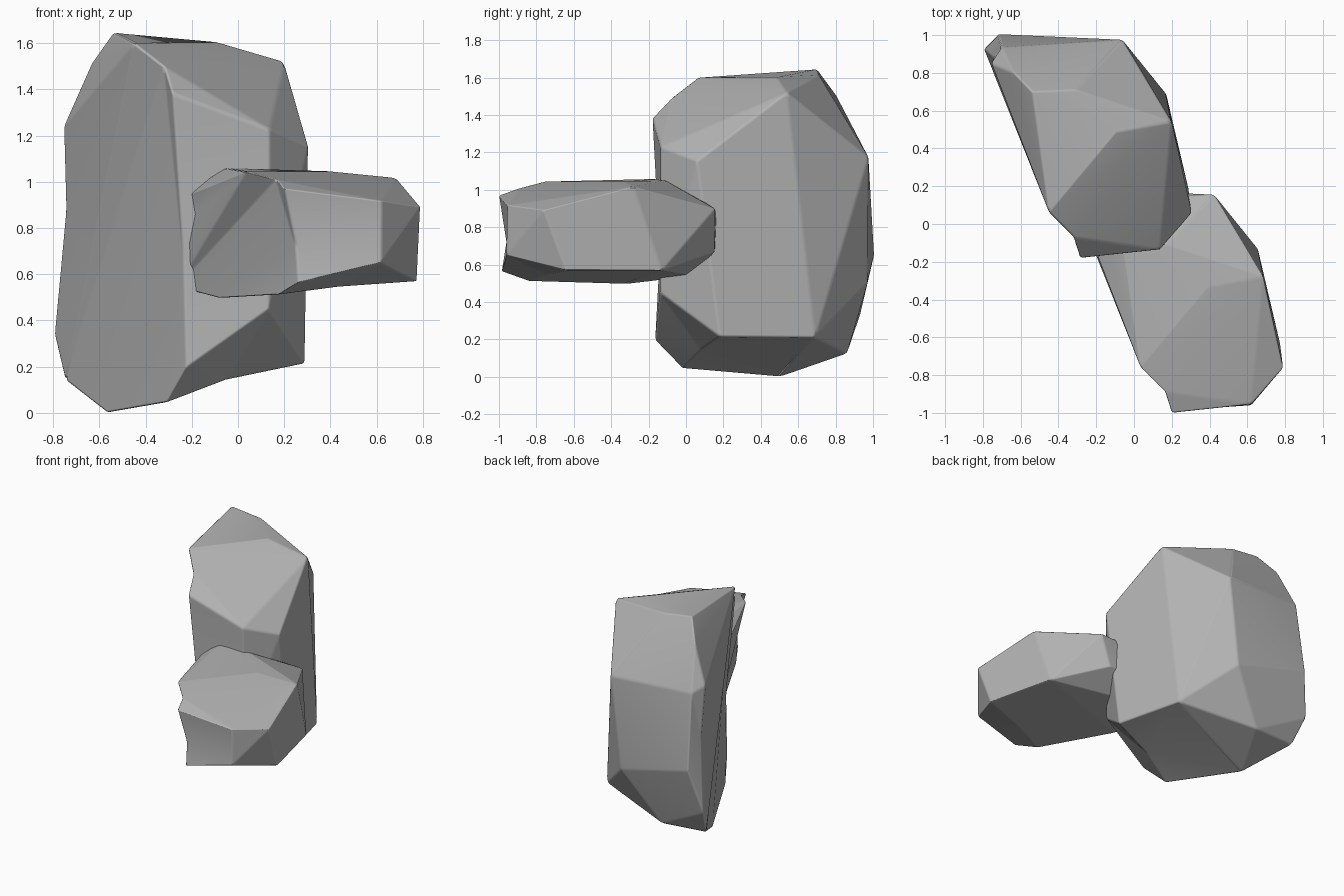
import bpy, bmesh, math
from mathutils import Vector

cube = bpy.data.objects.get("Cube")
if cube:
    bpy.data.objects.remove(cube, do_unlink=True)

# Single stone colour
stone = bpy.data.materials.new("stone_grey")
stone.use_nodes = True
GREY = (0.45, 0.45, 0.45, 1)
stone.diffuse_color = GREY
bsdf = stone.node_tree.nodes["Principled BSDF"]
bsdf.inputs["Base Color"].default_value = GREY
bsdf.inputs["Roughness"].default_value = 0.9

# Corner points of the chiselled boulder
upper_corners = [
    (.20, .54, 1.52), (-.09, .49, 1.605), (-.31, .71, 1.615), (-.54, .70, 1.645),
    (-.45, .06, 1.60), (-.285, -.18, 1.385), (.135, -.135, 1.23), (.305, .06, 1.155),
    (-.06, .975, 1.175), (-.70, .935, 1.20), (-.755, .85, 1.24), (-.635, .80, 1.51),
]
lower_corners = [
    (-.14, .97, .50), (-.72, 1.005, .65), (-.795, .93, .33), (-.75, .83, .14),
    (-.57, .50, 0), (-.40, .86, .125), (.17, .69, .21), (.29, .18, .215),
    (.135, -.14, .45), (-.225, -.165, .195), (-.31, -.02, .045),
]
# Chipped spots: a point on the rough block and how far it is knocked inward
chips = [
    ((-.37, -.10, 1.50), (.05, .03, 0)),
    ((-.28, -.20, .65), (.045, .06, 0)),
    ((-.80, .95, .87), (.055, -.065, 0)),
    ((-.03, .06, .09), (-.02, .02, .055)),
]


def boulder_mesh():
    bm = bmesh.new()
    for corner in upper_corners + lower_corners:
        bm.verts.new(corner)
    chipped = [(bm.verts.new(point), Vector(push)) for point, push in chips]
    bmesh.ops.convex_hull(bm, input=bm.verts)
    for vert, push in chipped:
        vert.co += push
    loose = [v for v in bm.verts if not v.link_faces]
    bmesh.ops.delete(bm, geom=loose, context="VERTS")
    # Merge nearly flat triangles into broad facets
    bmesh.ops.dissolve_limit(bm, angle_limit=math.radians(3),
                             verts=bm.verts, edges=bm.edges)
    bmesh.ops.recalc_face_normals(bm, faces=bm.faces)
    for face in bm.faces:
        face.smooth = True
    mesh = bpy.data.meshes.new("boulder")
    bm.to_mesh(mesh)
    bm.free()
    mesh.materials.append(stone)
    return mesh


def add_rock(name, mesh, location, height_scale):
    rock = bpy.data.objects.new(name, mesh)
    bpy.context.collection.objects.link(rock)
    rock.location = location
    rock.scale.z = height_scale
    # Worn edges
    bevel = rock.modifiers.new("worn_edges", "BEVEL")
    bevel.width = 0.012
    bevel.segments = 2
    bevel.limit_method = "ANGLE"
    bevel.angle_limit = math.radians(12)
    bevel.harden_normals = True


# Tall boulder, with a flattened copy leaning against its front
mesh = boulder_mesh()
add_rock("tall_rock", mesh, (0, 0, 0), 1)
add_rock("flat_rock", mesh, (.485, -.82, .497), .342)
